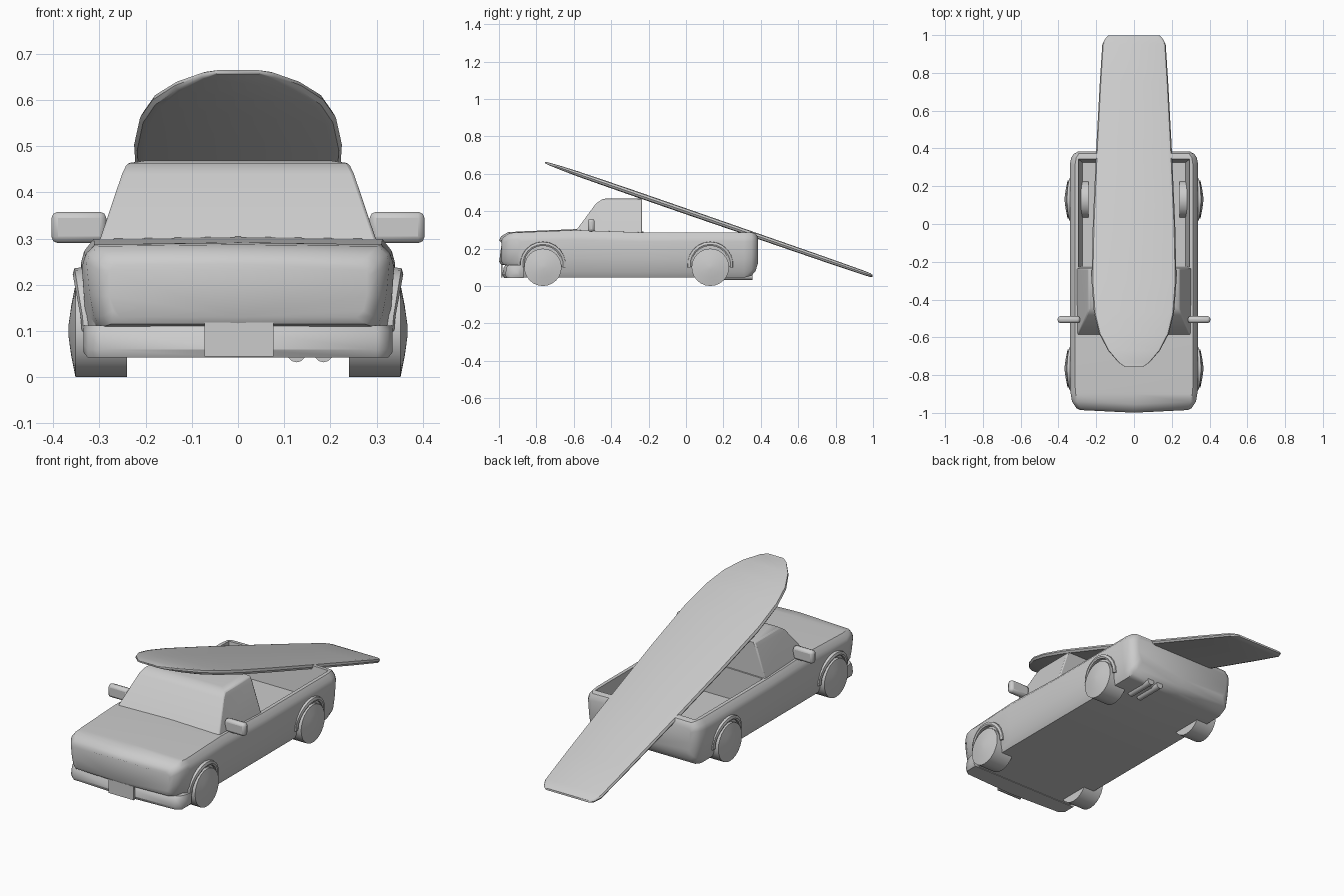
import bpy, bmesh, math
from mathutils import Matrix

old = bpy.data.objects.get("Cube")
if old:
    bpy.data.objects.remove(old, do_unlink=True)

grey = bpy.data.materials.new("plain_grey")
grey.use_nodes = True
grey.diffuse_color = (0.6, 0.6, 0.6, 1)
grey.node_tree.nodes["Principled BSDF"].inputs["Base Color"].default_value = (0.6, 0.6, 0.6, 1)


def finish(name, bm, angle=40, bevel=0, segments=2):
    """Turn a bmesh into a shaded object, optionally with a bevel."""
    bmesh.ops.recalc_face_normals(bm, faces=bm.faces)
    mesh = bpy.data.meshes.new(name)
    bm.to_mesh(mesh)
    bm.free()
    mesh.materials.append(grey)
    mesh.shade_smooth()
    mesh.set_sharp_from_angle(angle=math.radians(angle))
    obj = bpy.data.objects.new(name, mesh)
    bpy.context.scene.collection.objects.link(obj)
    if bevel:
        mod = obj.modifiers.new("soft_edges", "BEVEL")
        mod.width, mod.segments = bevel, segments
        mod.limit_method = "ANGLE"
    return obj


def loft(name, rings, **kw):
    """Skin a list of equal closed rings and cap both ends."""
    bm = bmesh.new()
    rows = [[bm.verts.new(p) for p in ring] for ring in rings]
    n = len(rows[0])
    for a, b in zip(rows, rows[1:]):
        for i in range(n):
            j = (i + 1) % n
            bm.faces.new((a[i], a[j], b[j], b[i]))
    bm.faces.new(rows[0])
    bm.faces.new(rows[-1][::-1])
    return finish(name, bm, **kw)


def box(name, lo, hi, **kw):
    bm = bmesh.new()
    size = [h - l for l, h in zip(lo, hi)]
    mid = [(h + l) / 2 for l, h in zip(lo, hi)]
    bmesh.ops.create_cube(bm, size=1, matrix=Matrix.Translation(mid) @ Matrix.Diagonal((*size, 1)))
    return finish(name, bm, **kw)


def rect(x, y0, y1, z):
    return [(-x, y0, z), (x, y0, z), (x, y1, z), (-x, y1, z)]


# Lower body: one section profile swept along y (y, half width, bottom, top)
half = [(0, 0), (0.9, 0), (0.95, 0.12), (0.98, 0.4), (1, 0.78), (0.98, 0.88), (0.92, 0.98), (0, 1)]
profile = half + [(-x, z) for x, z in reversed(half[1:-1])]
stations = [(-0.985, 0.285, 0.13, 0.245), (-0.975, 0.305, 0.115, 0.265), (-0.94, 0.328, 0.108, 0.287),
            (-0.9, 0.335, 0.105, 0.291), (-0.88, 0.338, 0.045, 0.292), (-0.59, 0.34, 0.045, 0.304),
            (-0.25, 0.34, 0.045, 0.292), (0.31, 0.34, 0.045, 0.292), (0.35, 0.333, 0.055, 0.291),
            (0.372, 0.318, 0.08, 0.285), (0.384, 0.295, 0.12, 0.265)]
rings = []
for y, w, low, top in stations:
    bow = 0.014 if y < -0.9 else 0
    rings.append([(x * w, y - bow * (1 - abs(x)), low + z * (top - low)) for x, z in profile])
body = loft("body", rings)

# Open cargo bed cut out of the body
cutter = loft("bed_cutter", [rect(0.272, -0.225, 0.325, 0.13), rect(0.3, -0.228, 0.348, 0.33)])
cut = body.modifiers.new("bed", "BOOLEAN")
cut.operation, cut.solver, cut.object = "DIFFERENCE", "EXACT", cutter
bpy.context.view_layer.objects.active = body
bpy.ops.object.modifier_apply(modifier=cut.name)
bpy.data.objects.remove(cutter, do_unlink=True)
body.data.set_sharp_from_angle(angle=math.radians(40))

# Cab with sloped windscreen and leaning sides
loft("cab", [rect(0.305, -0.6, -0.235, 0.28), rect(0.251, -0.482, -0.235, 0.44),
             rect(0.24, -0.45, -0.235, 0.463), rect(0.2, -0.42, -0.235, 0.469)],
     bevel=0.008)

# Front bumper, wrapped around the nose, with a blank plate
bumper = []
for x, y in ((-0.335, -0.9), (-0.325, -0.945), (-0.3, -0.967), (0, -0.982),
             (0.3, -0.967), (0.325, -0.945), (0.335, -0.9)):
    inset = 0.012 if abs(x) > 0.33 else 0
    bumper.append([(x, -0.87, 0.112), (x, y + 0.018, 0.112), (x, y + 0.008, 0.1),
                   (x, y, 0.06 + inset), (x, y + 0.01, 0.042 + inset), (x, -0.87, 0.042 + inset)])
loft("front_bumper", bumper)
box("number_plate", (-0.072, -0.99, 0.045), (0.077, -0.981, 0.118))

# Wheels with domed hubs, and flared arches over them
for side, label in ((1, "left"), (-1, "right")):
    for yc, end in ((-0.765, "front"), (0.13, "rear")):
        steps = 24
        wheel = []
        for x, r in ((0.24, 0.1), (0.352, 0.1), (0.361, 0.055), (0.367, 0.012)):
            wheel.append([(side * x, yc + r * math.cos(math.tau * i / steps),
                           0.1 + r * math.sin(math.tau * i / steps)) for i in range(steps)])
        loft(f"{end}_{label}_wheel", wheel, angle=50)

        arch = []
        for i in range(13):
            a = math.radians(-8 + 196 * i / 12)
            c, s = math.cos(a), math.sin(a)
            out = 0.338 + 0.02 * max(s, 0)
            arch.append([(side * x, yc + r * c, 0.115 + r * s) for x, r in
                         ((0.3, 0.1), (out - 0.004, 0.1), (out, 0.108), (out - 0.004, 0.121), (0.3, 0.126))])
        loft(f"{end}_{label}_arch", arch)

    # Door mirrors
    xs = sorted((side * 0.285, side * 0.404))
    box(f"{label}_mirror", (xs[0], -0.525, 0.29), (xs[1], -0.488, 0.358), bevel=0.014)

# Twin exhaust pipes
for x, label in ((0.127, "inner"), (0.185, "outer")):
    bm = bmesh.new()
    bmesh.ops.create_cone(bm, cap_ends=True, segments=12, radius1=0.02, radius2=0.02, depth=0.16,
                          matrix=Matrix.Translation((x, 0.275, 0.052)) @ Matrix.Rotation(math.pi / 2, 4, "X"))
    finish(f"{label}_exhaust", bm)

# Long board leaning over the cab and tailgate (y, half width, half thickness)
outline = [(-0.755, 0.05, 0.004), (-0.735, 0.08, 0.007), (-0.67, 0.137, 0.011), (-0.58, 0.185, 0.014),
           (-0.47, 0.212, 0.015), (-0.3, 0.225, 0.016), (0, 0.218, 0.016), (0.4, 0.2, 0.015),
           (0.75, 0.181, 0.014), (0.95, 0.168, 0.012), (0.985, 0.15, 0.01), (0.998, 0.135, 0.005)]
section = [(1, 0), (0.97, 0.75), (0.9, 1), (-0.9, 1), (-0.97, 0.75), (-1, 0),
           (-0.97, -0.75), (-0.9, -1), (0.9, -1), (0.97, -0.75)]
loft("surf_board", [[(x * w, y, 0.054 + (0.998 - y) * 0.346 + z * t) for x, z in section]
                    for y, w, t in outline])
